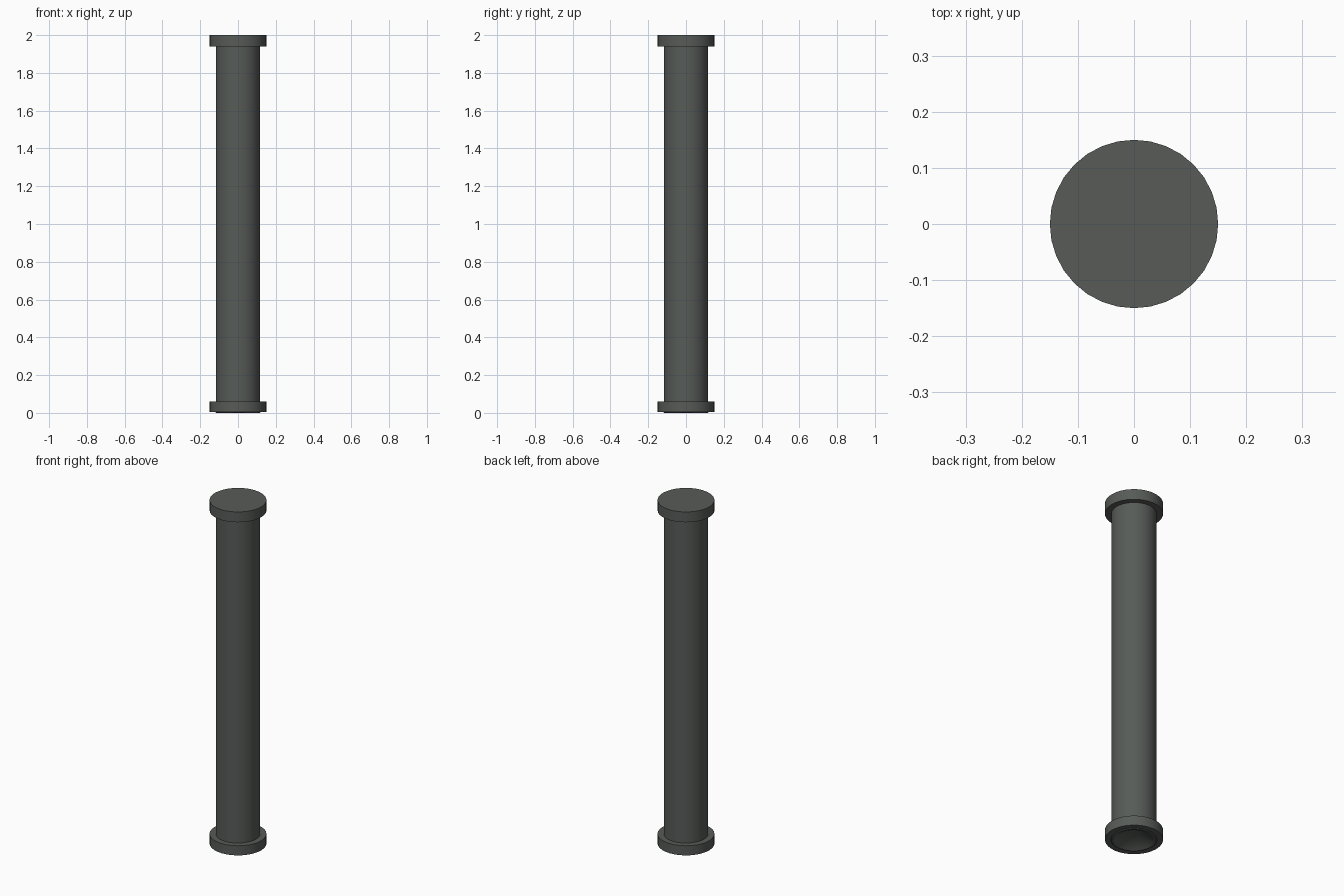
import bpy, bmesh, math

if "Cube" in bpy.data.objects:
    bpy.data.objects.remove(bpy.data.objects["Cube"])

SIDES = 32

mat = bpy.data.materials.new("dark_metal")
mat.diffuse_color = (0.095, 0.105, 0.097, 1)
mat.use_nodes = True
mat.node_tree.nodes["Principled BSDF"].inputs["Base Color"].default_value = mat.diffuse_color


def lathe(name, profile):
    """Revolve (radius, z) points around z; points on the axis become poles."""
    bm = bmesh.new()
    rings = []
    for r, z in profile:
        if r == 0:
            rings.append([bm.verts.new((0, 0, z))] * SIDES)
        else:
            rings.append([bm.verts.new((r * math.cos(a), r * math.sin(a), z))
                          for a in (2 * math.pi * i / SIDES for i in range(SIDES))])
    for lo, hi in zip(rings, rings[1:]):
        for i in range(SIDES):
            j = (i + 1) % SIDES
            bm.faces.new(list(dict.fromkeys((lo[i], lo[j], hi[j], hi[i]))))
    bmesh.ops.recalc_face_normals(bm, faces=bm.faces[:])
    mesh = bpy.data.meshes.new(name)
    bm.to_mesh(mesh)
    bm.free()
    obj = bpy.data.objects.new(name, mesh)
    mesh.materials.append(mat)
    bpy.context.collection.objects.link(obj)
    bpy.ops.object.select_all(action='DESELECT')
    obj.select_set(True)
    bpy.context.view_layer.objects.active = obj
    bpy.ops.object.shade_smooth_by_angle(angle=math.radians(25))
    return obj


# Pipe: conical recess below, bottom flange, shaft, flat-capped top flange
lathe("flanged_pipe", [
    (0, 0.06), (0.105, 0.0), (0.115, 0.0), (0.12, 0.004), (0.15, 0.004),
    (0.15, 0.06), (0.117, 0.06),
    (0.117, 1.94), (0.15, 1.94), (0.15, 2.0), (0, 2.0),
])
